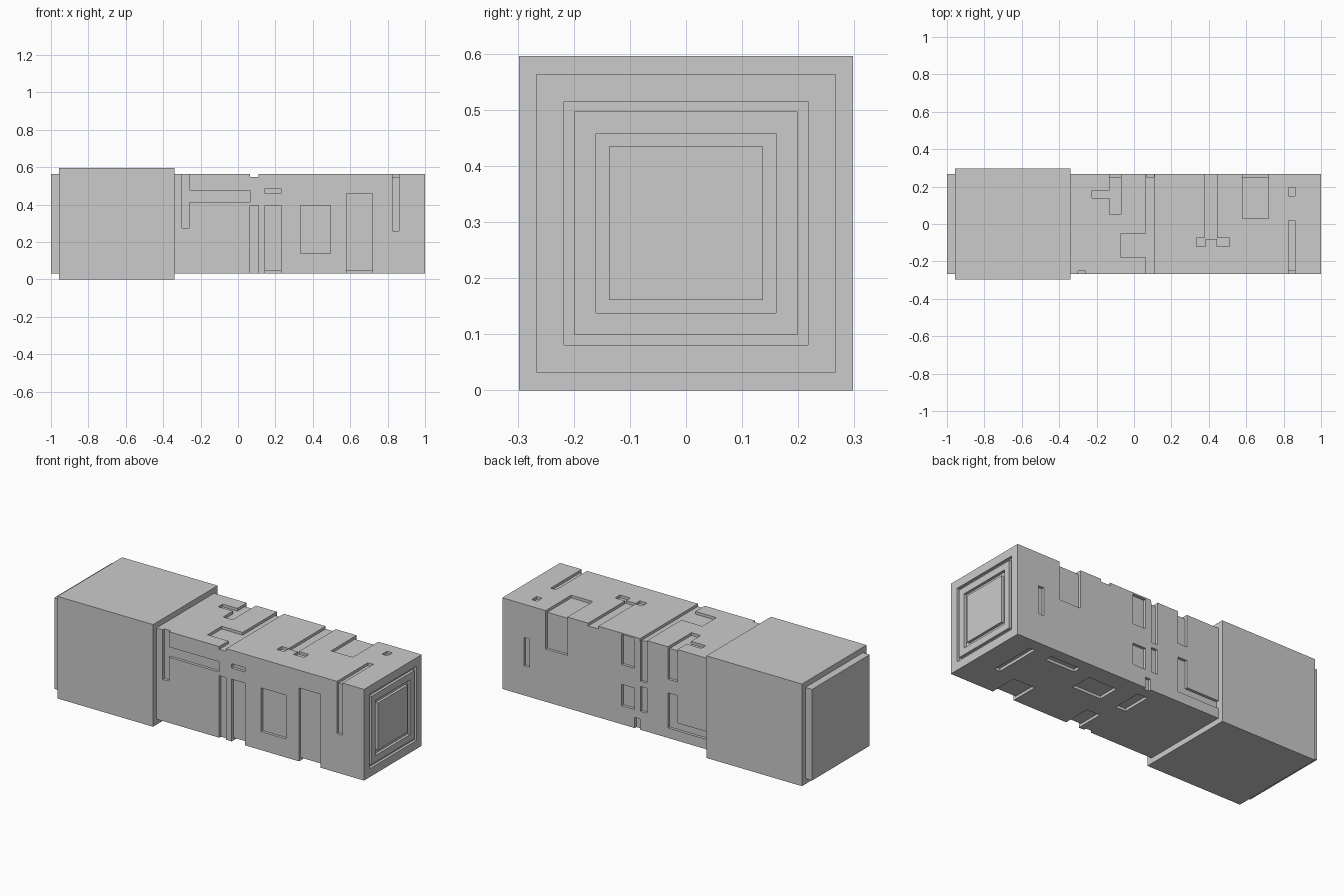
import bpy, bmesh

if "Cube" in bpy.data.objects:
    bpy.data.objects.remove(bpy.data.objects["Cube"])

H = 0.266            # half width of the core
CZ = 0.298           # centre height
Z0, Z1 = CZ - H, CZ + H
D = 0.016            # groove depth
E = 0.02             # cutter overshoot


def add_box(bm, x0, x1, y0, y1, z0, z1):
    r = bmesh.ops.create_cube(bm, size=1)
    for v in r["verts"]:
        v.co = ((x0 + x1) / 2 + v.co.x * (x1 - x0),
                (y0 + y1) / 2 + v.co.y * (y1 - y0),
                (z0 + z1) / 2 + v.co.z * (z1 - z0))


def make_object(name, boxes):
    bm = bmesh.new()
    for b in boxes:
        add_box(bm, *b)
    me = bpy.data.meshes.new(name)
    bm.to_mesh(me)
    bm.free()
    ob = bpy.data.objects.new(name, me)
    bpy.context.collection.objects.link(ob)
    return ob


LO, HI = Z0 - E, Z1 + E      # open at bottom / top
FR, BK = -H - E, H + E       # open at front / back

# Front grooves: x0, x1, z0, z1
front = [(-0.30, -0.26, 0.275, HI), (-0.27, 0.065, 0.415, 0.475),
         (0.065, 0.11, LO, 0.395), (0.145, 0.23, LO, 0.395),
         (0.145, 0.23, 0.46, 0.485), (0.335, 0.495, 0.14, 0.395),
         (0.58, 0.72, LO, 0.46), (0.825, 0.86, 0.26, HI)]
# Back grooves: x0, x1, z0, z1
back = [(0.825, 0.86, 0.205, 0.37), (0.58, 0.72, 0.34, HI),
        (0.145, 0.23, 0.38, 0.555), (0.145, 0.23, 0.14, 0.265),
        (0.067, 0.108, 0.315, HI), (0.067, 0.108, 0.14, 0.285),
        (0.112, 0.145, LO, 0.095), (-0.13, -0.07, 0.375, HI),
        (-0.13, -0.07, 0.09, 0.295), (-0.345, -0.12, 0.09, 0.135)]
# Top grooves: x0, x1, y0, y1
top = [(-0.13, -0.07, 0.05, BK), (-0.225, -0.12, 0.14, 0.18),
       (0.065, 0.11, FR, BK), (-0.07, 0.075, -0.18, -0.05),
       (0.38, 0.445, -0.08, BK), (0.335, 0.382, -0.12, -0.075),
       (0.443, 0.51, -0.12, -0.075), (0.58, 0.72, 0.03, BK),
       (0.825, 0.86, 0.15, 0.195), (0.825, 0.86, FR, 0.02)]
# Underside grooves: x0, x1, y0, y1
under = [(0.825, 0.86, -0.085, 0.195), (0.53, 0.72, 0.155, 0.20),
         (0.25, 0.435, 0.03, 0.16), (0.07, 0.135, 0.015, 0.19),
         (0.58, 0.72, FR, -0.10), (0.145, 0.23, FR, -0.10),
         (0.065, 0.11, FR, -0.25)]

cuts = {
    "front": [(a, b, FR, -H + D, c, d) for a, b, c, d in front],
    "back": [(a, b, H - D, BK, c, d) for a, b, c, d in back],
    "top": [(a, b, c, d, Z1 - D, HI) for a, b, c, d in top],
    "under": [(a, b, c, d, LO, Z0 + D) for a, b, c, d in under],
    "end": [],
}
# Two concentric square grooves in the right end
for o, i in ((0.217, 0.199), (0.16, 0.137)):
    for s in (-1, 1):
        a, b = sorted((s * i, s * o))
        cuts["end"] += [(1 - D, 1 + E, a, b, CZ - o, CZ + o),
                        (1 - D, 1 + E, -o, o, CZ + a, CZ + b)]

# Grooved core
core = make_object("grooved_core", [(-1, 1, -H, H, Z0, Z1)])
bpy.context.view_layer.objects.active = core
for side, boxes in cuts.items():
    cutter = make_object(side + "_cutter", boxes)
    cutter.hide_render = True
    m = core.modifiers.new(side, "BOOLEAN")
    m.operation = "DIFFERENCE"
    m.solver = "EXACT"
    m.use_self = True
    m.object = cutter
    bpy.ops.object.modifier_apply(modifier=m.name)
    bpy.data.objects.remove(cutter)

# Thick sleeve around the left half
S = 0.298
make_object("grip_sleeve", [(-0.957, -0.34, -S, S, 0, 2 * S)])
